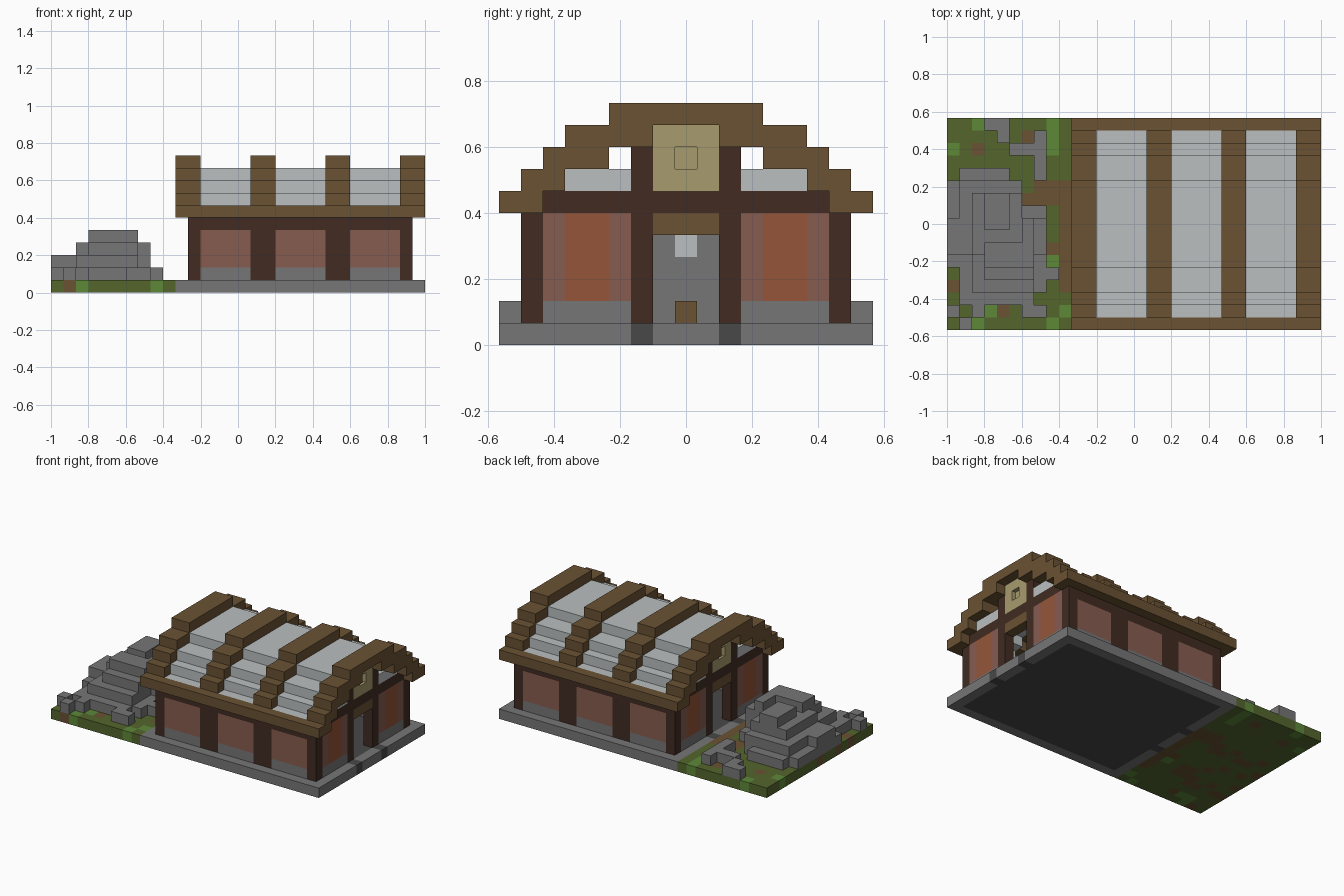
import bpy
import bmesh
import random
from mathutils import Matrix, Vector

default_cube = bpy.data.objects.get("Cube")
if default_cube:
    bpy.data.objects.remove(default_cube, do_unlink=True)

UNIT = 1 / 15  # edge of one building block


def material(name, red, green, blue):
    """Flat colour given as 0-255 display values, stored as linear."""
    linear = [((c / 255 + 0.055) / 1.055) ** 2.4 for c in (red, green, blue)]
    mat = bpy.data.materials.new(name)
    mat.use_nodes = True
    mat.diffuse_color = (*linear, 1)
    mat.node_tree.nodes["Principled BSDF"].inputs["Base Color"].default_value = (*linear, 1)
    return mat


stone = material("grey stone", 118, 118, 118)
dark_stone = material("dark stone", 72, 72, 72)
white = material("pale roofing", 186, 191, 192)
dark_wood = material("dark timber", 65, 43, 34)
wood = material("brown timber", 106, 82, 51)
pink = material("faded clay", 135, 92, 80)
orange = material("orange clay", 149, 85, 57)
beige = material("straw beige", 168, 155, 110)
grass = material("grass green", 84, 101, 44)
leaf = material("bright green", 94, 137, 57)


def add_object(name, bm, *materials):
    mesh = bpy.data.meshes.new(name)
    bm.to_mesh(mesh)
    bm.free()
    for mat in materials:
        mesh.materials.append(mat)
    obj = bpy.data.objects.new(name, mesh)
    bpy.context.collection.objects.link(obj)
    return obj


def blocks(name, mat, boxes, mirror=False):
    """Join boxes given as (x range, y range, z range) in block units."""
    bm = bmesh.new()
    for xs, ys, zs in boxes:
        sides = [ys, (-ys[1], -ys[0])] if mirror else [ys]
        for side in sides:
            spans = (xs, side, zs)
            centre = Vector([(a + b) / 2 for a, b in spans]) * UNIT
            size = [(b - a) * UNIT for a, b in spans]
            bmesh.ops.create_cube(bm, size=1, matrix=Matrix.Translation(centre) @ Matrix.Diagonal((*size, 1)))
    return add_object(name, bm, mat)


# Plan of the hall
HALL = (-4, 14)
ENDS = [(-4, -3), (13, 14)]
RIMS = [(-5, -4), (14, 15)]
BEAMS = [(-5, -3), (1, 3), (7, 9), (13, 15)]
BAYS = [(a[1], b[0]) for a, b in zip(BEAMS, BEAMS[1:])]
FRONT = (6.5, 7.5)
POST = (1.5, 2.5)
PANEL = (2.5, 6.5)
DOOR = (-1.5, 1.5)
GROUND = (0, 1)

# Foundation with dark floor and dark strips below the door posts
blocks("floor", dark_stone, [(HALL, (-7.5, 7.5), GROUND)])
blocks("floor_strips", dark_stone, [(x, POST, GROUND) for x in RIMS], True)
blocks("foundation_sides", stone, [((-5, 15), (7.5, 8.5), GROUND)], True)
blocks("foundation_ends", stone, [(x, (2.5, 7.5), GROUND) for x in RIMS], True)
blocks("doorsteps", stone, [(x, DOOR, GROUND) for x in RIMS])

# Long walls
wall_posts = ENDS + BEAMS[1:3]
blocks("wall_posts", dark_wood, [(x, FRONT, (1, 6)) for x in wall_posts], True)
blocks("wall_plinth", stone, [(x, FRONT, (1, 2)) for x in BAYS], True)
blocks("wall_panels", pink, [(x, FRONT, (2, 5)) for x in BAYS], True)
blocks("wall_lintels", dark_wood, [(x, FRONT, (5, 6)) for x in BAYS], True)

# Gable walls
blocks("door_posts", dark_wood, [(x, POST, (1, 9)) for x in ENDS], True)
blocks("gable_plinth", stone, [(x, PANEL, (1, 2)) for x in ENDS], True)
blocks("gable_panel_edges", pink,
       [(x, y, (2, 6)) for x in ENDS for y in ((2.5, 3.5), (5.5, 6.5))], True)
blocks("gable_panel_centres", orange, [(x, (3.5, 5.5), (2, 6)) for x in ENDS], True)
blocks("gable_tie_beam_sides", dark_wood, [(x, PANEL, (6, 7)) for x in ENDS], True)
blocks("gable_tie_beam", dark_wood, [(x, DOOR, (6, 7)) for x in ENDS])
blocks("door_lintels", wood, [(x, DOOR, (5, 6)) for x in ENDS])
blocks("gable_windows", white, [(x, (2.5, 5.5), (7, 8)) for x in ENDS], True)

# Square gable ornament: a frame around a recessed plate
blocks("ornament_frame_sides", beige, [(x, (0.5, 1.5), (7, 10)) for x in ENDS], True)
blocks("ornament_frame_rails", beige,
       [(x, (-0.5, 0.5), z) for x in ENDS for z in ((7, 8), (9, 10))])
blocks("ornament_plate", beige,
       [((a + 0.4, b - 0.4), (-0.5, 0.5), (8, 9)) for a, b in ENDS])

# Stepped roof: raised timber arches with sunken pale bays between
ARCH = [(6.5, 8.5), (5.5, 7.5), (3.5, 6.5), (1.5, 5.5)]
blocks("roof_arches", wood,
       [(x, y, (6 + i, 7 + i)) for x in BEAMS for i, y in enumerate(ARCH)], True)
blocks("roof_ridges", wood, [(x, (-3.5, 3.5), (10, 11)) for x in BEAMS])
blocks("roof_eaves", wood, [(x, (7.5, 8.5), (6, 7)) for x in BAYS], True)
COVER = [(6, 7.5), (5, 6.5), (3.5, 5.5)]
blocks("roof_cover", white,
       [(x, y, (6 + i, 7 + i)) for x in BAYS for i, y in enumerate(COVER)], True)
blocks("roof_cover_top", white, [(x, (-3.5, 3.5), (9, 10)) for x in BAYS])

# Hearth inside the hall
blocks("hearth", stone, [((4, 6), DOOR, (1, 4))])
blocks("hearth_cheeks", stone, [((4, 6), (0.5, 1.5), (4, 5))], True)
blocks("hearth_glass", white, [((4, 6), (-0.5, 0.5), (4, 5))])
blocks("hearth_stools", wood, [(x, (-0.5, 0.5), (1, 2)) for x in ((3, 4), (6, 7))])

# Grassy yard with bright tufts and a bare path, coloured per cell
tufts = {(-15, 6), (-13, 8), (-7, 8), (-7, 7), (-7, 6), (-7, -8),
         (-13, -8), (-13, -7), (-6, -7), (-12, -7), (-7, -3)}
bare = {(-14, -8), (-13, 6), (-11, -7), (-8, 3), (-8, 2), (-7, 3), (-7, 2), (-7, -2), (-9, 7)}
random.seed(4)
bm = bmesh.new()
bmesh.ops.create_grid(bm, x_segments=10, y_segments=17, size=0.5,
                      matrix=Matrix.Translation((-10 * UNIT, 0, UNIT))
                      @ Matrix.Diagonal((10 * UNIT, 17 * UNIT, 1, 1)))
for face in bm.faces:
    centre = face.calc_center_median() / UNIT
    cell = (round(centre.x - 0.5), round(centre.y))
    path = cell[0] == -6 and -6 < cell[1] < 4
    under_rocks = cell[0] < -8 and -6 < cell[1] < 3
    if cell in tufts:
        face.material_index = 1
    elif cell in bare or path or (under_rocks and random.random() < 0.35):
        face.material_index = 2
yard = add_object("yard", bm, grass, leaf, wood)
solid = yard.modifiers.new("thickness", "SOLIDIFY")
solid.thickness = UNIT
solid.offset = -1

# Rock pile, one list of footprints per layer
layers = [
    [((-15, -7), (-3.5, 1.5)), ((-15, -9), (1.5, 3.5)), ((-14, -10), (3.5, 4.5)),
     ((-14, -8), (-6.5, -3.5)), ((-8, -7), (-5.5, -3.5))],
    [((-15, -7), (-2.5, 0.5)), ((-14, -9), (0.5, 3.5)), ((-13, -8), (-5.5, -2.5))],
    [((-13, -7), (-2.5, 0.5)), ((-13, -9), (0.5, 2.5)), ((-12, -8), (-4.5, -2.5))],
    [((-12, -10), (-0.5, 2.5)), ((-12, -8), (-3.5, -1.5)), ((-9, -8), (-1.5, 0.5))],
]
blocks("rock_pile", stone,
       [(x, y, (1 + i, 2 + i)) for i, layer in enumerate(layers) for x, y in layer])

# Loose rocks, each one block in size, placed by cell
loose = [(-12, 8), (-11, 8), (-11, 7), (-10, 6), (-8, 7), (-8, 6), (-9, 6), (-8, 5),
         (-8, 4), (-14, -8), (-15, -7), (-13, -7), (-8, -7), (-9, -7), (-7, -4)]
blocks("loose_rocks", stone,
       [((x, x + 1), (y - 0.5, y + 0.5), (1, 2)) for x, y in loose])
